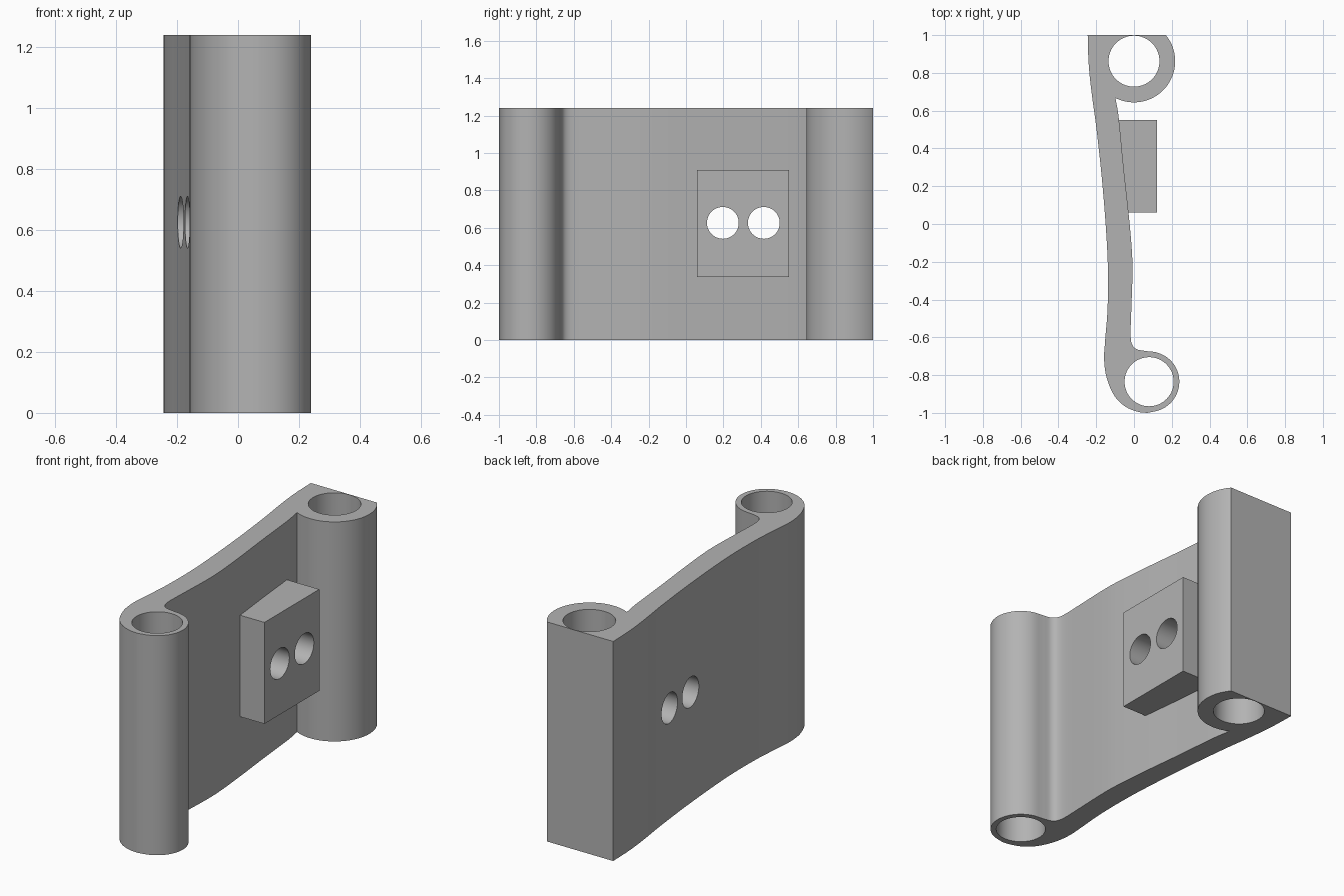
import bpy, bmesh, math
from mathutils import Vector

HEIGHT = 1.24
cube = bpy.data.objects.get("Cube")
if cube:
    bpy.data.objects.remove(cube, do_unlink=True)

grey = bpy.data.materials.new("plain grey")
grey.use_nodes = True
colour = (0.45, 0.45, 0.45, 1)
grey.diffuse_color = colour
grey.node_tree.nodes["Principled BSDF"].inputs["Base Color"].default_value = colour


def arc(cx, cy, r, start, end, steps):
    angles = [math.radians(start + (end - start) * i / steps) for i in range(steps + 1)]
    return [(cx + r * math.cos(a), cy + r * math.sin(a)) for a in angles]


def smooth_path(points, steps=6):
    """Rounded path through the given points."""
    p = [Vector(q) for q in points]
    p = [2 * p[0] - p[1]] + p + [2 * p[-1] - p[-2]]
    path = []
    for a, b, c, d in zip(p, p[1:], p[2:], p[3:]):
        for i in range(steps):
            t = i / steps
            path.append(tuple(0.5 * (2 * b + (c - a) * t + (2 * a - 5 * b + 4 * c - d) * t * t
                                     + (3 * b - a - 3 * c + d) * t ** 3)))
    return path + [tuple(points[-1])]


def prism(name, outline, z0, z1):
    """Upright solid with the given plan outline."""
    bm = bmesh.new()
    face = bm.faces.new([bm.verts.new((x, y, z0)) for x, y in outline])
    top = bmesh.ops.extrude_face_region(bm, geom=[face])["geom"]
    bmesh.ops.translate(bm, vec=(0, 0, z1 - z0),
                        verts=[v for v in top if isinstance(v, bmesh.types.BMVert)])
    bmesh.ops.remove_doubles(bm, verts=bm.verts, dist=0.0005)
    bmesh.ops.recalc_face_normals(bm, faces=bm.faces)
    mesh = bpy.data.meshes.new(name)
    bm.to_mesh(mesh)
    bm.free()
    mesh.materials.append(grey)
    obj = bpy.data.objects.new(name, mesh)
    bpy.context.collection.objects.link(obj)
    return obj


def drill(obj, location, radius, depth, rotation=(0, 0, 0)):
    """Cut a round hole."""
    bpy.ops.mesh.primitive_cylinder_add(vertices=64, radius=radius, depth=depth,
                                        location=location, rotation=rotation)
    cutter = bpy.context.object
    cutter.hide_render = True
    cutter.data.materials.append(grey)
    mod = obj.modifiers.new("hole", "BOOLEAN")
    mod.operation, mod.solver, mod.object = "DIFFERENCE", "EXACT", cutter
    bpy.context.view_layer.objects.active = obj
    bpy.ops.object.modifier_apply(modifier=mod.name)
    bpy.data.objects.remove(cutter, do_unlink=True)


# Curved plate with a tube along each end, drawn in plan
back_corner = math.degrees(math.asin(0.138 / 0.218))
back_tube = arc(0, 0.862, 0.218, back_corner, -116.7, 40)
inner_side = smooth_path([(-0.098, 0.667), (-0.08, 0.555), (-0.055, 0.3), (-0.03, 0.07),
                          (-0.012, -0.13), (-0.008, -0.26), (-0.014, -0.45), (-0.018, -0.58),
                          (-0.011, -0.635), (0.015, -0.663), (0.065, -0.673)])
front_tube = arc(0.08, -0.835, 0.16, 85, -80, 40)
outer_side = smooth_path([(0.07, -1), (0.025, -0.995), (-0.04, -0.97), (-0.1, -0.915),
                          (-0.143, -0.82), (-0.158, -0.72), (-0.153, -0.62), (-0.14, -0.45),
                          (-0.138, -0.24), (-0.148, -0.03), (-0.17, 0.24), (-0.198, 0.5),
                          (-0.225, 0.7), (-0.24, 0.85), (-0.245, 1)])
plate = prism("hinge_plate", back_tube + inner_side + front_tube + outer_side, 0, HEIGHT)

# Raised mounting pad
pad = prism("mounting_pad", [(-0.09, 0.06), (0.123, 0.06), (0.123, 0.55), (-0.09, 0.55)],
            0.337, 0.91)

# Long bores through the tubes
drill(plate, (0, 0.862, HEIGHT / 2), 0.135, 2)
drill(plate, (0.08, -0.835, HEIGHT / 2), 0.13, 2)

# Screw holes through pad and plate
for part in (plate, pad):
    for y in (0.197, 0.416):
        drill(part, (0, y, 0.626), 0.085, 1.5, (0, math.pi / 2, 0))

for part in (plate, pad):
    bpy.ops.object.select_all(action="DESELECT")
    part.select_set(True)
    bpy.context.view_layer.objects.active = part
    bpy.ops.object.shade_smooth_by_angle(angle=math.radians(30))
